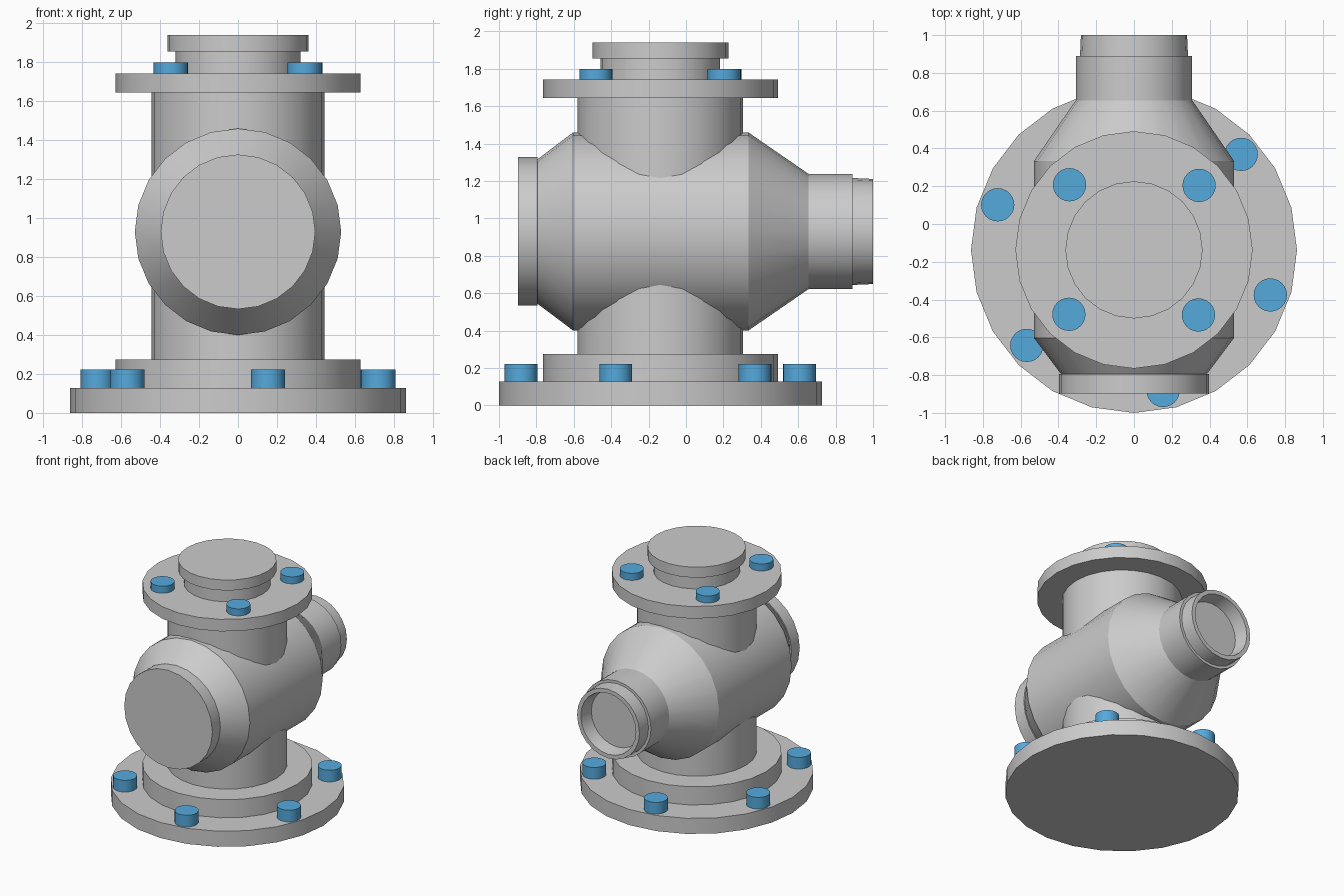
import bpy, bmesh, math
from mathutils import Matrix

if "Cube" in bpy.data.objects:
    bpy.data.objects.remove(bpy.data.objects["Cube"])

AXIS_Y = -0.137    # y of the vertical axis
BORE_Z = 0.93      # height of the horizontal axis

blue = bpy.data.materials.new("bolt_blue")
blue.diffuse_color = (0.09, 0.40, 0.72, 1)
blue.use_nodes = True
blue.node_tree.nodes["Principled BSDF"].inputs["Base Color"].default_value = blue.diffuse_color


def lathe(name, profile, loc, sides=24, along_y=False, mat=None):
    """Revolve (radius, height) points into a closed solid."""
    bm = bmesh.new()
    rings = [[bm.verts.new((r * math.cos(a), r * math.sin(a), h))
              for a in (2 * math.pi * i / sides for i in range(sides))]
             for r, h in profile]
    for lo, hi in zip(rings, rings[1:]):
        for i in range(sides):
            j = (i + 1) % sides
            bm.faces.new((lo[i], lo[j], hi[j], hi[i]))
    bm.faces.new(rings[0][::-1])
    bm.faces.new(rings[-1])
    if along_y:
        bmesh.ops.transform(bm, matrix=Matrix.Rotation(-math.pi / 2, 4, 'X'), verts=bm.verts)
    bmesh.ops.recalc_face_normals(bm, faces=bm.faces)
    me = bpy.data.meshes.new(name)
    bm.to_mesh(me)
    bm.free()
    ob = bpy.data.objects.new(name, me)
    bpy.context.collection.objects.link(ob)
    ob.location = loc
    if mat:
        me.materials.append(mat)
    bpy.ops.object.select_all(action='DESELECT')
    ob.select_set(True)
    bpy.context.view_layer.objects.active = ob
    bpy.ops.object.shade_smooth_by_angle(angle=math.radians(30))
    return ob


def bolt_circle(name, count, radius, start, z0, z1):
    for i in range(count):
        a = math.radians(start + 360 * i / count)
        lathe(f"{name}_{i + 1}", [(0.088, z0), (0.088, z1)],
              (radius * math.cos(a), AXIS_Y + radius * math.sin(a), 0), mat=blue)


# Upright: base flange, step, column, top flange, neck and cap
lathe("upright_column", [
    (0.863, 0), (0.863, 0.127), (0.628, 0.127), (0.628, 0.275),
    (0.443, 0.275), (0.443, 1.645), (0.628, 1.645), (0.628, 1.743),
    (0.32, 1.743), (0.32, 1.855), (0.363, 1.855), (0.363, 1.94)],
    (0, AXIS_Y, 0))

# Horizontal body: front cap, drum, cone, outlet pipe with recessed end
lathe("valve_body", [
    (0.397, -0.897), (0.397, -0.793), (0.387, -0.793), (0.53, -0.603),
    (0.53, 0.333), (0.308, 0.655), (0.308, 0.89), (0.286, 0.89),
    (0.281, 1.0), (0.248, 1.0), (0.23, 0.89)],
    (0, 0, BORE_Z), along_y=True)

# Bolts on both flanges
bolt_circle("base_bolt", 6, 0.76, 41.7, 0.12, 0.222)
bolt_circle("top_bolt", 4, 0.485, 44.7, 1.735, 1.80)
